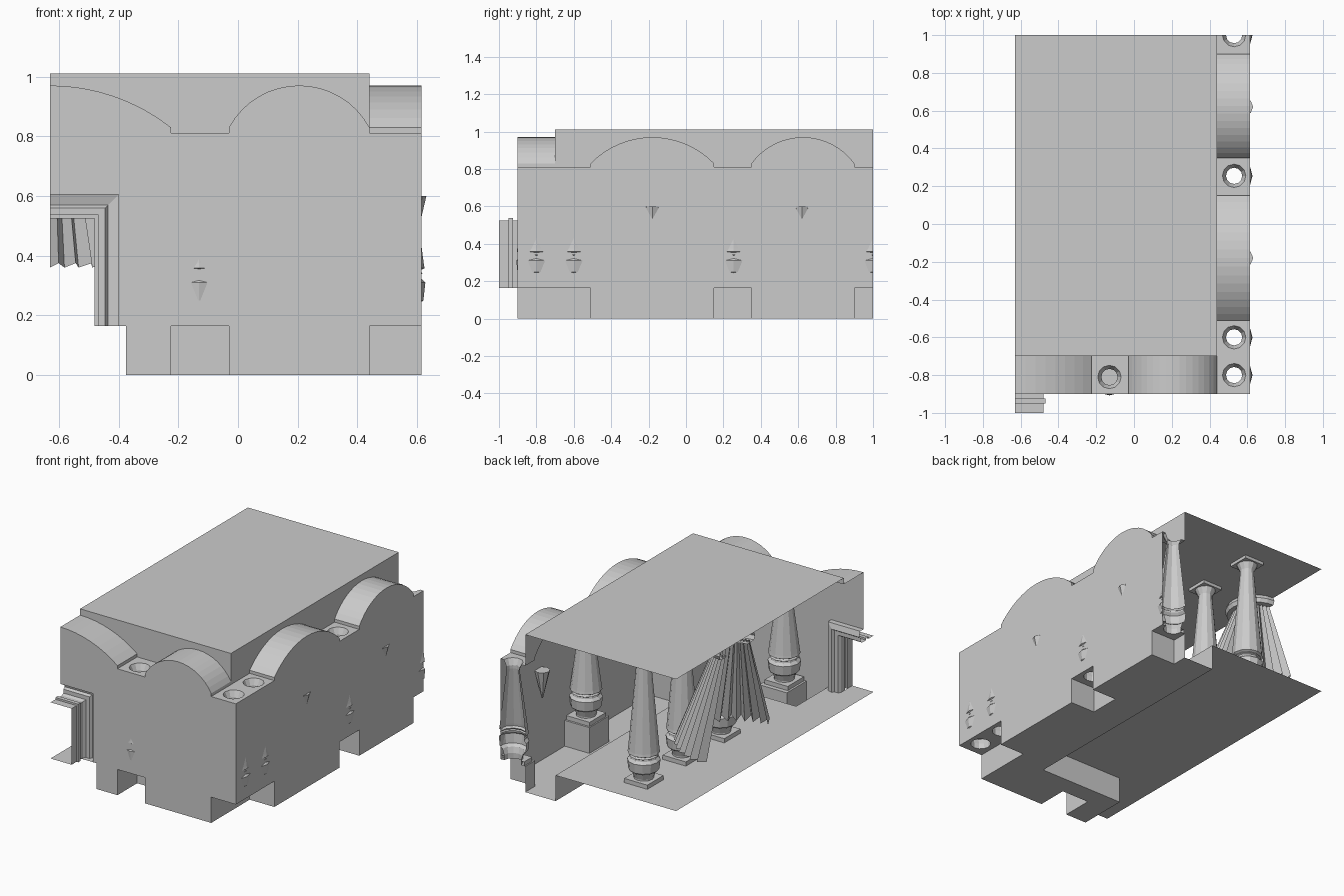
import bpy, bmesh
from math import sin, cos, pi, atan2, sqrt

if "Cube" in bpy.data.objects:
    bpy.data.objects.remove(bpy.data.objects["Cube"])

X0, X1, XI = -.63, .615, .44      # cut plane, outer wall, inner wall
Y0, Y1, YI = -.9, 1.0, -.7
H, LINTEL, STEP = 1.01, .81, .165


def finish(name, bm, cut=False):
    bmesh.ops.remove_doubles(bm, verts=bm.verts, dist=.0005)
    if cut:
        for co, no in (((0, Y1, 0), (0, 1, 0)), ((X0, 0, 0), (-1, 0, 0))):
            bmesh.ops.bisect_plane(bm, geom=bm.verts[:] + bm.edges[:] + bm.faces[:],
                                   plane_co=co, plane_no=no, clear_outer=True)
    me = bpy.data.meshes.new(name)
    bm.to_mesh(me)
    bm.free()
    ob = bpy.data.objects.new(name, me)
    bpy.context.collection.objects.link(ob)
    return ob


def face(bm, pts):
    return bm.faces.new([bm.verts.new(p) for p in pts])


def rect(bm, a, b, c, d, z):
    face(bm, [(a, c, z), (b, c, z), (b, d, z), (a, d, z)])


def holed(bm, a, b, c, d, z, holes, r):
    # flat rectangle with round holes, clipped later at the cut plane
    edges = []
    loops = [[(a, c), (b, c), (b, d), (a, d)]]
    loops += [[(x + r * cos(i * pi / 6), y + r * sin(i * pi / 6)) for i in range(12)]
              for x, y in holes]
    for lp in loops:
        vs = [bm.verts.new((x, y, z)) for x, y in lp]
        edges += [bm.edges.new((vs[i - 1], vs[i])) for i in range(len(vs))]
    bmesh.ops.triangle_fill(bm, use_beauty=True, edges=edges, normal=(0, 0, 1))


def arch(a, b, start=0.0, n=16):
    # circular arc from a to b; start=.5 gives the right half only
    w, rise, zs = (b - a) / 2, .14, .83
    R = (w * w + rise * rise) / (2 * rise)
    t = atan2(w, R - rise)
    k0 = int(n * start)
    return [((a + b) / 2 + R * sin(-t + 2 * t * k / n), zs + rise - R + R * cos(-t + 2 * t * k / n))
            for k in range(k0, n + 1)]


def arcade(name, arches, bottom, s0, s1, si, place):
    bm = bmesh.new()
    top = []
    for pts, first in arches:
        if not first:
            top.append((pts[0][0], LINTEL))
        top += pts + [(pts[-1][0], LINTEL)]
        # vault over the niche
        strip = ([] if first else [(pts[0][0], LINTEL)]) + pts + [(pts[-1][0], LINTEL)]
        for p, q in zip(strip, strip[1:]):
            face(bm, [place(*p, 0), place(*q, 0), place(*q, 1), place(*p, 1)])
    # outer wall, and inner frieze above the arches
    face(bm, [place(u, z, 0) for u, z in s0 + top + s1 + bottom])
    inner = [p for p in top if si[0] <= p[0] <= si[1]]
    if inner[-1][0] < si[1] - .01:
        inner.append((si[1], LINTEL))
    if inner[0][0] > si[0] + .01:
        inner.insert(0, (si[0], LINTEL))
    face(bm, [place(u, z, 1) for u, z in inner + [(si[1], H), (si[0], H)]])
    return finish(name, bm)


# arcaded walls
arcade("front_wall", [(arch(-1.035, -.225, .5), True), (arch(-.03, XI), False)],
       [(X1, STEP), (XI, STEP), (XI, 0), (-.03, 0), (-.03, STEP), (-.225, STEP),
        (-.225, 0), (-.375, 0), (-.375, STEP), (-.40, STEP), (-.40, .605)],
       [(X0, .605)], [(X1, LINTEL)], (X0, XI),
       lambda u, z, i: (u, YI if i else Y0, z))
arcade("right_wall", [(arch(-.51, .15), False), (arch(.35, .9), False)],
       [(Y1, STEP), (.9, STEP), (.9, 0), (.35, 0), (.35, STEP), (.15, STEP),
        (.15, 0), (-.51, 0), (-.51, STEP), (Y0, STEP)],
       [(Y0, LINTEL)], [(Y1, LINTEL)], (YI, Y1),
       lambda u, z, i: (XI if i else X1, u, z))

# ceiling
bm = bmesh.new()
rect(bm, X0, XI, YI, Y1, H)
finish("ceiling", bm)

# raised floor, door landing and step faces
bm = bmesh.new()
EX, EY = .225, -.58
rect(bm, X0, EX, EY, Y1, STEP)
rect(bm, X0, -.375, Y0, EY, STEP)
rect(bm, X0, -.48, -1, Y0, STEP)
edge = [(-.375, Y0), (-.375, EY), (EX, EY), (EX, Y1)]
for p, q in zip(edge, edge[1:]):
    face(bm, [(*p, 0), (*q, 0), (*q, STEP), (*p, STEP)])
finish("raised_floor", bm)

# sunken walkway
bm = bmesh.new()
for r in ((-.375, -.225, Y0, YI), (-.03, XI, Y0, YI), (-.375, XI, YI, EY),
          (EX, XI, EY, Y1), (XI, X1, -.51, .15), (XI, X1, .35, .9)):
    rect(bm, *r, 0)
finish("sunken_walkway", bm)

# plinths under and lintels over the wall columns
COLS = [(-.13, -.81), (.53, -.8), (.53, -.6), (.53, .255), (.53, 1.0)]
for a, b, c, d, cols in ((-.225, -.03, Y0, YI, COLS[:1]), (XI, X1, Y0, -.51, COLS[1:3]),
                         (XI, X1, .15, .35, COLS[3:4]), (XI, X1, .9, 1.1, COLS[4:])):
    bm = bmesh.new()
    holed(bm, a, b, c, d, STEP, cols if a > 0 else [], .06)
    holed(bm, a, b, c, d, LINTEL, cols, .062)
    sides = [((a, c), (a, d)), ((a, d), (b, d))]
    sides.append(((a, c), (b, c)) if c > Y0 else ((b, c), (b, d)))
    if a > 0 and c == Y0:
        sides.pop()
    for p, q in sides:
        face(bm, [(*p, 0), (*q, 0), (*q, STEP), (*p, STEP)])
    finish("plinth_and_lintel", bm, True)


def lathe(bm, cx, cy, prof, n=12):
    rings = [[bm.verts.new((cx + r * cos(i * 2 * pi / n), cy + r * sin(i * 2 * pi / n), z))
              for i in range(n)] for r, z in prof]
    for A, B in zip(rings, rings[1:]):
        for i in range(n):
            bm.faces.new((A[i - 1], A[i], B[i], B[i - 1]))


def slab(bm, x, y, h, z0, z1, r, hole_z):
    p = [(x - h, y - h), (x + h, y - h), (x + h, y + h), (x - h, y + h)]
    for i in range(4):
        face(bm, [(*p[i - 1], z0), (*p[i], z0), (*p[i], z1), (*p[i - 1], z1)])
    holed(bm, x - h, x + h, y - h, y + h, hole_z, [(x, y)], r)


def column(name, x, y, top, capital):
    bm = bmesh.new()
    slab(bm, x, y, .082, STEP, .192, .06, .192)
    t = top - .02 if capital else top
    lathe(bm, x, y, [(.06, .165), (.06, .2), (.072, .235), (.091, .25), (.0975, .31), (.082, .325),
                     (.08, .335), (.088, .34), (.08, .35), (.095, .358), (.092, .375),
                     (.043, t - .06), (.043, t - .04), (.062, t)])
    if capital:
        slab(bm, x, y, .07, t, top, .06, t)
    finish(name, bm, True)


for x, y in COLS:
    column("wall_column", x, y, LINTEL, False)
for y in (-.01, .38, .77):
    column("inner_column", -.24, y, H, True)

# door surround: moulding profile swept round the opening
bm = bmesh.new()
prof = [(.08, -.9), (.08, -.865), (.045, -.855), (.035, -.87), (.01, -.87), (0, -.885), (0, -.925),
        (.012, -.925), (.012, -.95), (0, -.95), (0, -1)]
rows = [[(-.48 + d, y, STEP), (-.48 + d, y, .525 + d), (X0, y, .525 + d)] for d, y in prof]
for A, B in zip(rows, rows[1:]):
    for i in (0, 1):
        face(bm, [A[i], A[i + 1], B[i + 1], B[i]])
finish("door_surround", bm)

# wall sconces
for y in (-.18, .62):
    bm = bmesh.new()
    lathe(bm, .585, y, [(.001, .60), (.046, .60), (.004, .42)], 8)
    finish("wall_sconce", bm)

# hanging pleated canopy with its ceiling drum
bm = bmesh.new()
lathe(bm, X0, .38, [(.10, .96), (.17, .96), (.18, .985), (.17, H)], 24)
finish("canopy_drum", bm, True)
bm = bmesh.new()
N = 40
pts = []
for i in range(N + 1):
    a = -pi / 2 + pi * i / N
    k = 1 if i % 2 else .84
    pts.append([(X0 + r * k * cos(a), .38 + r * k * sin(a), z)
                for r, z in ((.14, .97), (.37, .375 if i % 2 else .36))])
for A, B in zip(pts, pts[1:]):
    face(bm, [A[0], A[1], B[1], B[0]])
finish("pleated_canopy", bm)
